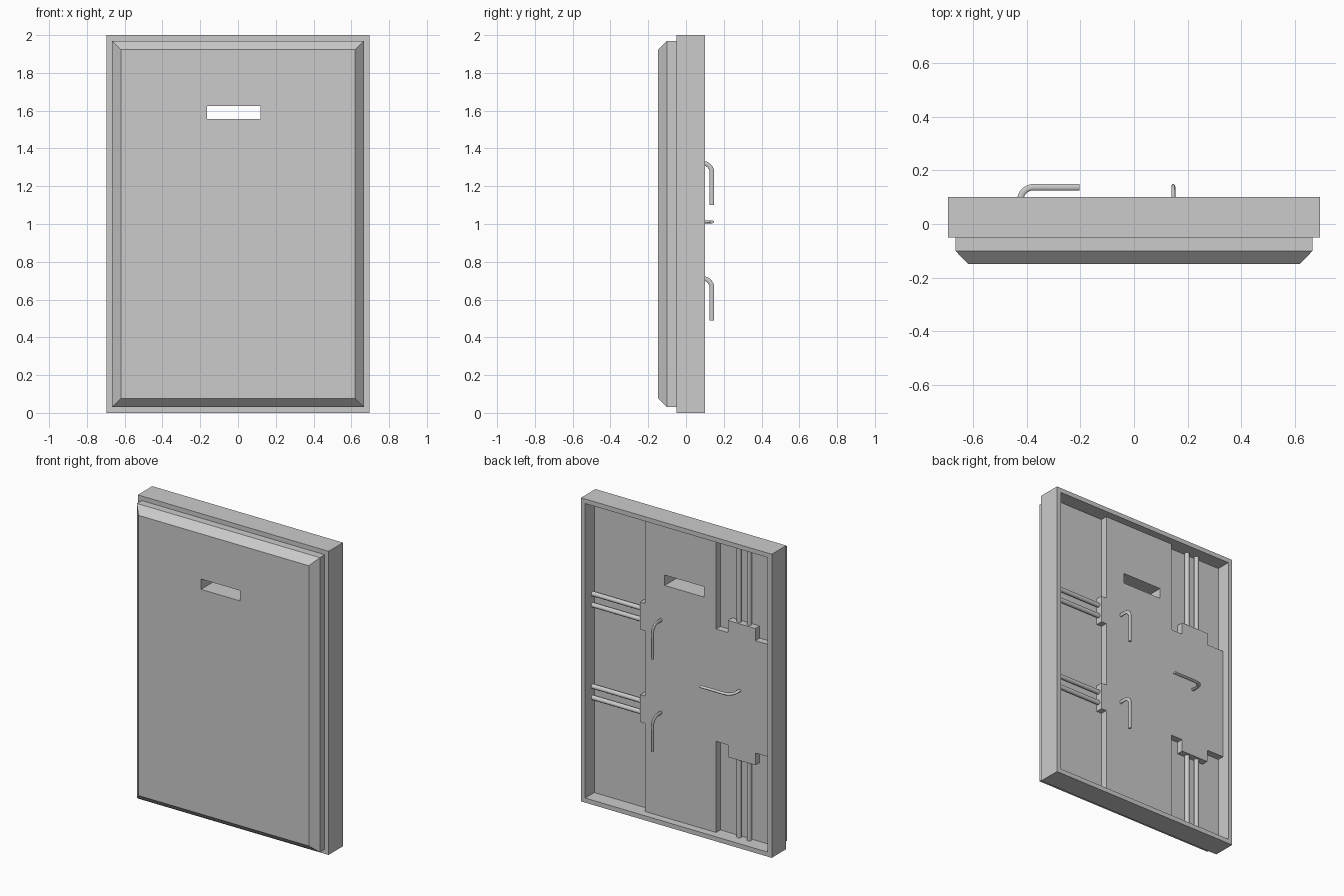
import bpy, bmesh, math
from mathutils import Matrix, Vector

if "Cube" in bpy.data.objects:
    bpy.data.objects.remove(bpy.data.objects["Cube"], do_unlink=True)

grey = bpy.data.materials.new("plain_grey")
grey.use_nodes = True
grey.diffuse_color = (0.6, 0.6, 0.6, 1)
grey.node_tree.nodes["Principled BSDF"].inputs["Base Color"].default_value = (0.6, 0.6, 0.6, 1)

FLOOR, FACE, WALL = 0.005, 0.05, 0.03   # recess floor, lock plate face, rim width


def finish(name, bm):
    bmesh.ops.recalc_face_normals(bm, faces=bm.faces)
    mesh = bpy.data.meshes.new(name)
    bm.to_mesh(mesh)
    bm.free()
    mesh.materials.append(grey)
    obj = bpy.data.objects.new(name, mesh)
    bpy.context.collection.objects.link(obj)
    return obj


def box(bm, lo, hi):
    lo, hi = Vector(lo), Vector(hi)
    m = Matrix.Translation((lo + hi) / 2) @ Matrix.Diagonal((*(hi - lo), 1))
    bmesh.ops.create_cube(bm, size=1, matrix=m)


def inset_side(bm, sign, thickness, shift):
    """Inset the face looking along sign * y and move it along y."""
    bm.normal_update()
    face = max(bm.faces, key=lambda f: f.normal.y * sign)
    bmesh.ops.inset_region(bm, faces=[face], thickness=thickness, use_even_offset=True)
    bmesh.ops.translate(bm, verts=face.verts, vec=(0, shift, 0))
    return face


# Frame: shallow tray open at the back
bm = bmesh.new()
box(bm, (-0.695, -0.05, 0), (0.695, 0.1, 2))
floor = inset_side(bm, 1, WALL, 0)
walls = bmesh.ops.extrude_face_region(bm, geom=[floor])
bmesh.ops.translate(bm, verts=[v for v in walls["geom"] if isinstance(v, bmesh.types.BMVert)],
                    vec=(0, FLOOR - 0.1, 0))
if floor.is_valid:
    bm.faces.remove(floor)
frame = finish("door_frame", bm)

# Front panel with chamfered border
bm = bmesh.new()
box(bm, (-0.667, -0.1, 0.03), (0.667, -0.045, 1.97))
inset_side(bm, -1, 0.047, -0.049)
panel = finish("front_panel", bm)

# Lock plate: profile in x, z with tabs where the bolts enter
L, R = 0.262, -0.254
profile = [(L, 0.015), (L, 0.61), (0.3, 0.61), (0.3, 0.79), (L, 0.79),
           (L, 1.22), (0.3, 1.22), (0.3, 1.4), (L, 1.4), (L, 1.985),
           (R, 1.985), (R, 1.37), (-0.34, 1.37), (-0.34, 1.45), (-0.54, 1.45),
           (-0.54, 1.37), (-0.68, 1.37), (-0.68, 0.63), (-0.54, 0.63),
           (-0.54, 0.55), (-0.34, 0.55), (-0.34, 0.63), (R, 0.63), (R, 0.015)]
bm = bmesh.new()
face = bm.faces.new([bm.verts.new((x, FLOOR, z)) for x, z in profile])
top = bmesh.ops.extrude_face_region(bm, geom=[face])
bmesh.ops.translate(bm, verts=[v for v in top["geom"] if isinstance(v, bmesh.types.BMVert)],
                    vec=(0, FACE - FLOOR, 0))
plate = finish("lock_plate", bm)

# Viewing slot cut through every layer
bm = bmesh.new()
box(bm, (-0.165, -0.4, 1.557), (0.12, 0.4, 1.625))
cutter = finish("slot_cutter", bm)
cutter.hide_render = True
for obj in (frame, panel, plate):
    mod = obj.modifiers.new("slot", "BOOLEAN")
    mod.operation = "DIFFERENCE"
    mod.solver = "EXACT"
    mod.object = cutter
    bpy.context.view_layer.objects.active = obj
    bpy.ops.object.modifier_apply(modifier=mod.name)
bpy.data.objects.remove(cutter, do_unlink=True)


def bolt(name, start, end):
    a, b = Vector(start), Vector(end)
    m = Matrix.Translation((a + b) / 2) @ (b - a).to_track_quat("Z", "Y").to_matrix().to_4x4()
    bm = bmesh.new()
    bmesh.ops.create_cone(bm, cap_ends=True, segments=16, radius1=0.015, radius2=0.015,
                          depth=(b - a).length, matrix=m)
    for f in bm.faces:
        f.smooth = len(f.verts) == 4
    return finish(name, bm)


# Bolts: pairs to the side wall, the top and the bottom
BOLT_Y = 0.022
for n, off in enumerate((-0.037, 0.037), 1):
    for label, z in (("upper", 1.31), ("lower", 0.7)):
        bolt(f"{label}_side_bolt_{n}", (0.29, BOLT_Y, z + off), (0.675, BOLT_Y, z + off))
    x = -0.44 + off
    bolt(f"top_bolt_{n}", (x, BOLT_Y, 1.44), (x, BOLT_Y, 1.98))
    bolt(f"bottom_bolt_{n}", (x, BOLT_Y, 0.56), (x, BOLT_Y, 0.02))


def handle(name, x, z, turn=0):
    """Bent bar with a flattened section, hanging down from its root."""
    r, out = 0.05, 0.1375
    pts = [(0, 0.04, 0)]
    for i in range(9):
        a = math.radians(90 * i / 8)
        pts.append((0, out - r + r * math.sin(a), r * math.cos(a) - r))
    pts.append((0, out, -0.222))
    curve = bpy.data.curves.new(name, "CURVE")
    curve.dimensions = "3D"
    curve.bevel_depth = 0.0125
    curve.bevel_resolution = 3
    curve.use_fill_caps = True
    spline = curve.splines.new("POLY")
    spline.points.add(len(pts) - 1)
    for p, co in zip(spline.points, pts):
        p.co = (*co, 1)
    curve.materials.append(grey)
    obj = bpy.data.objects.new(name, curve)
    bpy.context.collection.objects.link(obj)
    obj.location = (x, 0, z)
    obj.rotation_euler.y = turn
    obj.scale.x = 0.6
    bpy.ops.object.select_all(action="DESELECT")
    obj.select_set(True)
    bpy.context.view_layer.objects.active = obj
    bpy.ops.object.convert(target="MESH")
    bpy.ops.object.shade_smooth_by_angle(angle=math.radians(40))


# Handles: two hanging, one lying sideways
handle("upper_handle", 0.147, 1.322)
handle("lower_handle", 0.147, 0.712)
handle("side_handle", -0.425, 1.011, -math.pi / 2)
